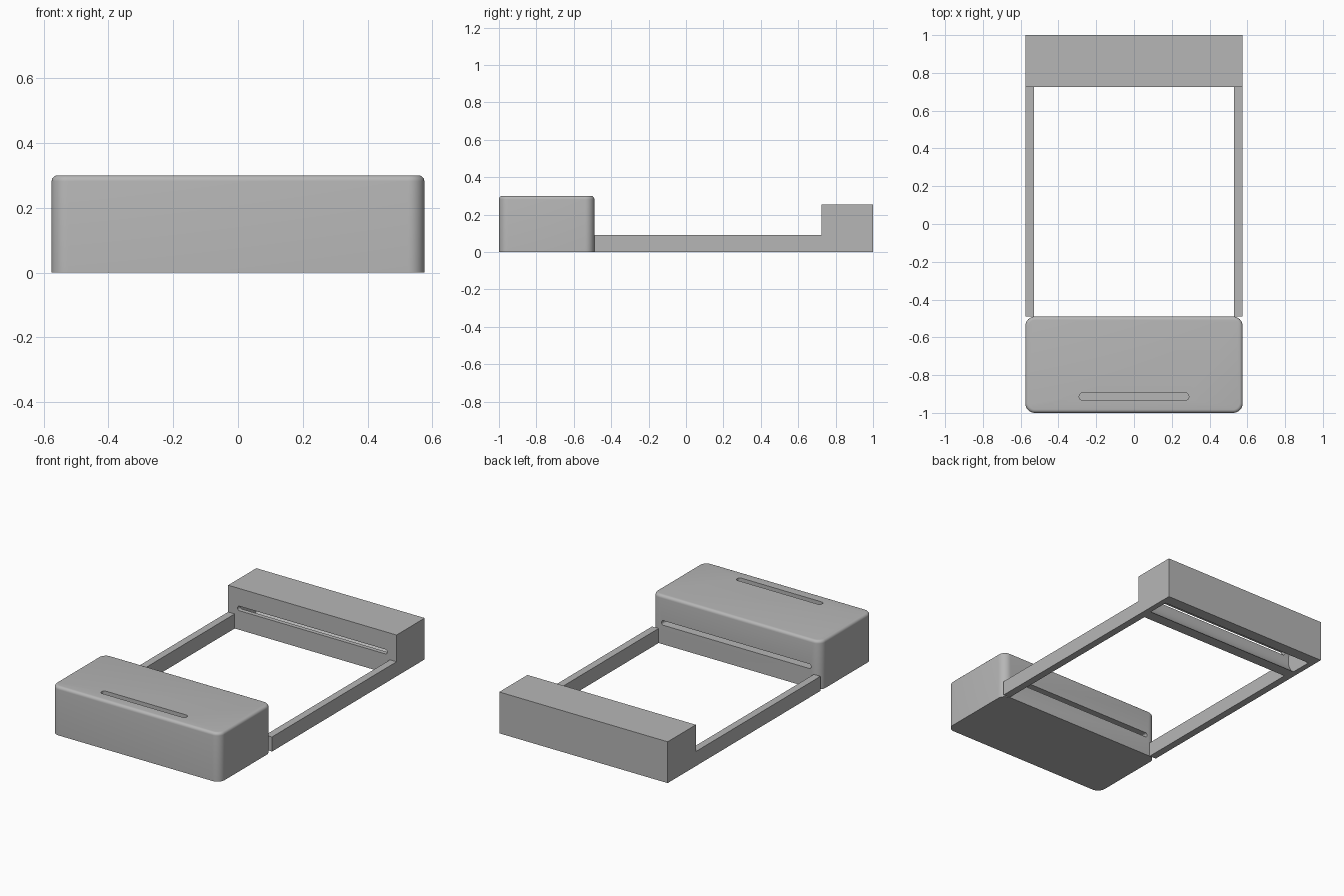
import bpy
import bmesh
from math import radians
from mathutils import Matrix

default = bpy.data.objects.get("Cube")
if default:
    bpy.data.objects.remove(default, do_unlink=True)

grey = bpy.data.materials.new("plain_grey")
grey.use_nodes = True
COLOR = (0.47, 0.47, 0.47, 1)
grey.diffuse_color = COLOR
grey.node_tree.nodes["Principled BSDF"].inputs["Base Color"].default_value = COLOR


def make_object(name, bm):
    bmesh.ops.recalc_face_normals(bm, faces=bm.faces)
    mesh = bpy.data.meshes.new(name)
    bm.to_mesh(mesh)
    bm.free()
    mesh.materials.append(grey)
    obj = bpy.data.objects.new(name, mesh)
    bpy.context.collection.objects.link(obj)
    return obj


def box(name, lo, hi, corner=0, rim=0, axis=2):
    """Box between two corners; rounds edges along axis, then the top rim."""
    bm = bmesh.new()
    bmesh.ops.create_cube(bm, size=1)
    for v in bm.verts:
        v.co = [(a + b) / 2 + c * (b - a) for a, b, c in zip(lo, hi, v.co)]
    if corner:
        along = [e for e in bm.edges
                 if abs((e.verts[0].co - e.verts[1].co).normalized()[axis]) > 0.9]
        bmesh.ops.bevel(bm, geom=along, offset=corner, segments=8,
                        profile=0.5, affect='EDGES')
    if rim:
        top = [e for e in bm.edges if all(v.co.z > hi[2] - 1e-4 for v in e.verts)]
        bmesh.ops.bevel(bm, geom=top, offset=rim, segments=5,
                        profile=0.5, affect='EDGES')
    return make_object(name, bm)


def cut(obj, cutter):
    """Subtract the cutter for good and remove it."""
    cutter.hide_render = True
    mod = obj.modifiers.new("cut", 'BOOLEAN')
    mod.operation = 'DIFFERENCE'
    mod.solver = 'EXACT'
    mod.object = cutter
    graph = bpy.context.evaluated_depsgraph_get()
    mesh = bpy.data.meshes.new_from_object(obj.evaluated_get(graph))
    obj.modifiers.clear()
    obj.data = mesh
    bpy.data.objects.remove(cutter, do_unlink=True)


def smooth(obj):
    bpy.ops.object.select_all(action='DESELECT')
    obj.select_set(True)
    bpy.context.view_layer.objects.active = obj
    bpy.ops.object.shade_smooth_by_angle(angle=radians(30))


W = 0.575            # half width of the whole frame
FRONT_Y, BACK_Y = -0.49, 0.725

# Front housing with a slot in its top and one facing the back
housing = box("front_housing", (-W, -1, 0), (W, FRONT_Y, 0.3), corner=0.05, rim=0.018)
cut(housing, box("top_slot", (-0.29, -0.932, 0.15), (0.29, -0.895, 0.4),
                 corner=0.016))
cut(housing, box("inner_slot", (-0.51, FRONT_Y - 0.15, 0.118),
                 (0.51, FRONT_Y + 0.1, 0.146), corner=0.012, axis=1))
smooth(housing)

# Back bar, hollowed from below by a long round channel
bar = box("back_bar", (-W, BACK_Y, 0), (W, 1, 0.255))
bm = bmesh.new()
bmesh.ops.create_cone(bm, cap_ends=True, segments=64, radius1=0.114, radius2=0.114,
                      depth=1.08, matrix=Matrix.Translation((0, 0.8625, 0.092))
                      @ Matrix.Rotation(radians(90), 4, 'Y'))
cut(bar, make_object("channel", bm))
cut(bar, box("bar_slot", (-0.51, BACK_Y - 0.1, 0.118),
             (0.51, BACK_Y + 0.08, 0.146), corner=0.012, axis=1))
smooth(bar)

# Side rails
for side, x in (("right", -W), ("left", W - 0.045)):
    box(side + "_rail", (x, FRONT_Y, 0), (x + 0.045, BACK_Y, 0.09))
